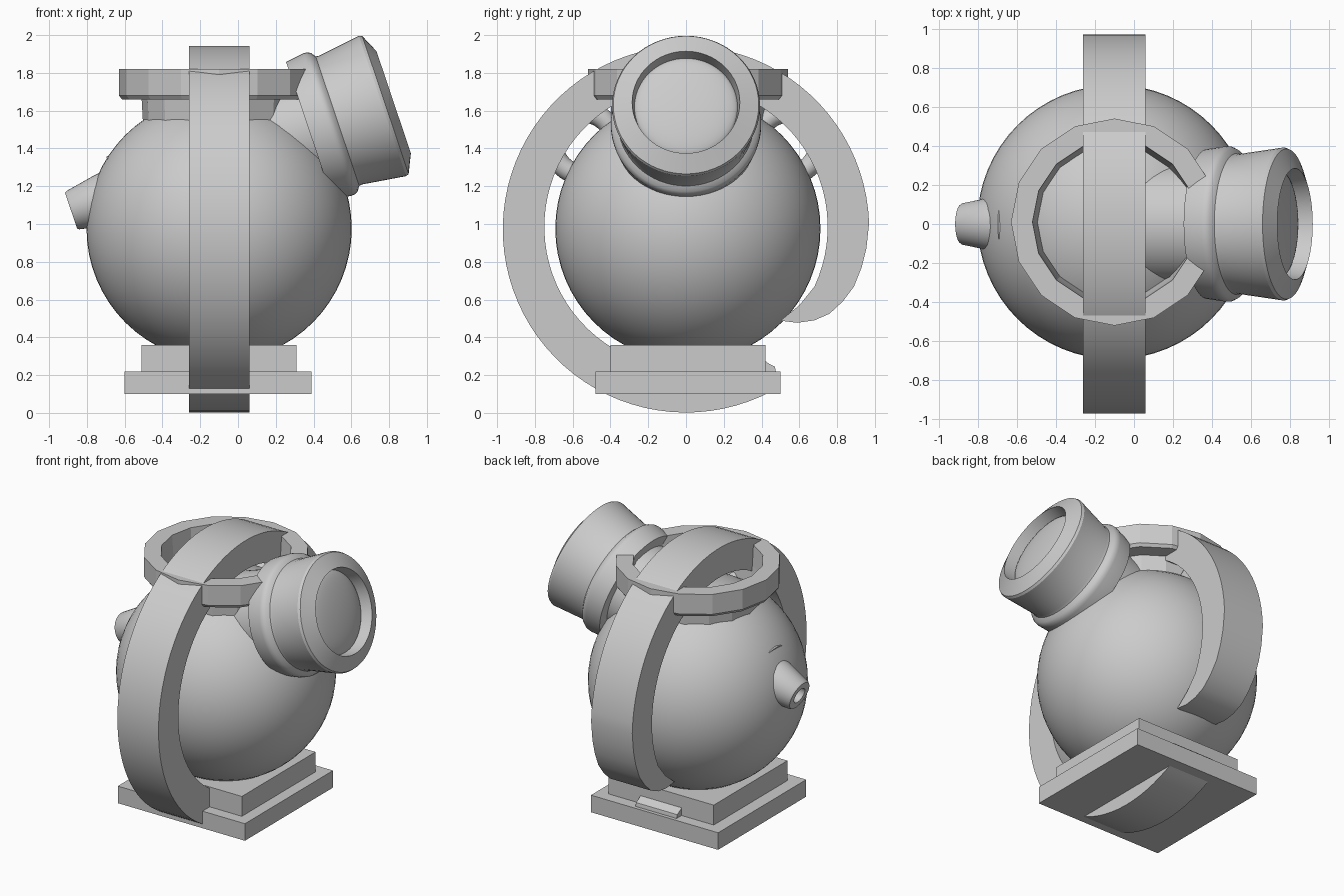
import bpy, bmesh
from math import sin, cos, radians, pi
from mathutils import Matrix, Vector

if "Cube" in bpy.data.objects:
    bpy.data.objects.remove(bpy.data.objects["Cube"])


def finish(bm, name, angle=None):
    bmesh.ops.remove_doubles(bm, verts=bm.verts, dist=1e-5)
    bmesh.ops.recalc_face_normals(bm, faces=bm.faces)
    me = bpy.data.meshes.new(name)
    bm.to_mesh(me)
    bm.free()
    ob = bpy.data.objects.new(name, me)
    bpy.context.collection.objects.link(ob)
    if angle:
        bpy.ops.object.select_all(action='DESELECT')
        ob.select_set(True)
        bpy.context.view_layer.objects.active = ob
        bpy.ops.object.shade_smooth_by_angle(angle=radians(angle))
    return ob


def lathe(name, profile, steps, matrix, angle=None, closed=False):
    """Spin (radius, height) points around local z."""
    bm = bmesh.new()
    vs = [bm.verts.new((r, 0, h)) for r, h in profile]
    es = [bm.edges.new(p) for p in zip(vs, vs[1:])]
    if closed:
        es.append(bm.edges.new((vs[-1], vs[0])))
    bmesh.ops.spin(bm, geom=vs + es, cent=(0, 0, 0), axis=(0, 0, 1),
                   angle=2 * pi, steps=steps, use_duplicate=False)
    bm.transform(matrix)
    return finish(bm, name, angle)


def box(name, lo, hi):
    bm = bmesh.new()
    bmesh.ops.create_cube(bm, size=1)
    lo, hi = Vector(lo), Vector(hi)
    bm.transform(Matrix.Translation((lo + hi) / 2) @ Matrix.Diagonal((*(hi - lo), 1)))
    return finish(bm, name)


# Round body
bm = bmesh.new()
bmesh.ops.create_uvsphere(bm, u_segments=64, v_segments=32, radius=0.702)
bm.transform(Matrix.Translation((-0.1, 0.01, 0.975)))
finish(bm, "body", 40)

# Stepped square base
box("base_lower", (-0.6, -0.48, 0.10), (0.39, 0.50, 0.22))
box("base_upper", (-0.51, -0.40, 0.22), (0.31, 0.42, 0.36))

# Faceted collar on top
lathe("top_collar", [(0.42, 1.82), (0.53, 1.82), (0.53, 1.68), (0.515, 1.66), (0.41, 1.66),
                     (0.40, 1.48), (0.385, 1.48), (0.41, 1.68)],
      16, Matrix.Translation((-0.1, 0.01, 0)), closed=True)

# Lens barrel, lens and rear spout share one tilted axis
axis = Vector((0.948, 0, 0.319))
tilt = Matrix.Translation((0.775, 0, 1.628)) @ axis.to_track_quat('Z', 'Y').to_matrix().to_4x4()
lathe("lens_barrel", [(0, -0.85), (0.31, -0.85), (0.31, -0.42), (0.384, -0.42), (0.398, -0.32),
                      (0.397, -0.30), (0.387, -0.28), (0.362, -0.262), (0.359, -0.245),
                      (0.389, -0.03), (0.392, -0.01), (0.385, 0.006), (0.285, 0.052),
                      (0.272, -0.035)], 64, tilt, 30)
lathe("lens", [(0.275 * sin(a), -0.035 + 0.05 * cos(a)) for a in
               [radians(90 * i / 10) for i in range(11)]], 64, tilt, 40)
lathe("rear_spout", [(0, -1.3), (0.212, -1.3), (0.212, -1.482), (0.15, -1.482), (0.138, -1.58),
                     (0.107, -1.74), (0.1, -1.75), (0.055, -1.75), (0.048, -1.70), (0, -1.70)],
      40, tilt, 30)


# Curved arm wrapping round the body, open at the lower back
def arc(r, zc, a0, a1, n):
    return [(r * cos(radians(a0 + (a1 - a0) * i / n)),
             zc + r * sin(radians(a0 + (a1 - a0) * i / n))) for i in range(n + 1)]


outline = arc(0.97, 0.972, -62, -358, 72)
outline += [(0.955, 0.87), (0.93, 0.77), (0.89, 0.67), (0.83, 0.59), (0.76, 0.525),
            (0.68, 0.49), (0.59, 0.477), (0.50, 0.488), (0.60, 0.57)]
outline += arc(0.75, 0.985, -385, -62, 72)
outline += [(0.44, 0.26), (0.47, 0.245), (0.48, 0.2)]
bm = bmesh.new()
face = bm.faces.new([bm.verts.new((-0.26, y, z)) for y, z in outline])
res = bmesh.ops.extrude_face_region(bm, geom=[face], use_keep_orig=True)
bmesh.ops.translate(bm, vec=(0.32, 0, 0),
                    verts=[v for v in res["geom"] if isinstance(v, bmesh.types.BMVert)])
finish(bm, "arm", 30)

# Ring lugs joining the body to the arm on both sides
tube = [(0.165 + 0.055 * cos(2 * pi * i / 16), 0.055 * sin(2 * pi * i / 16)) for i in range(16)]
for side, label in ((1, "back"), (-1, "front")):
    place = Matrix.Translation((-0.1, side * 0.54, 1.425)) @ Matrix.Rotation(pi / 2, 4, 'Y')
    lathe("ring_lug_" + label, tube, 40, place, 40, closed=True)
